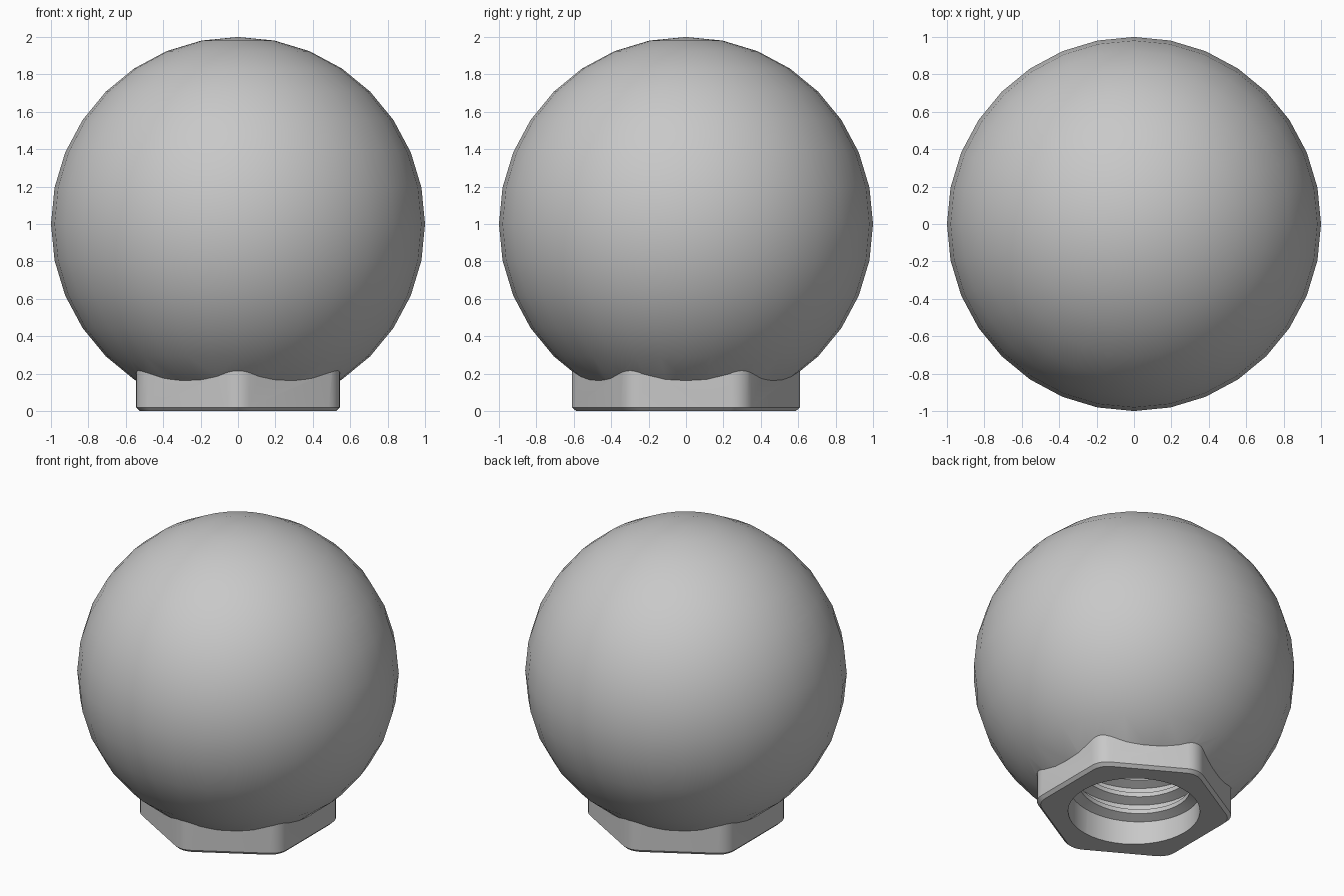
import bpy
import bmesh
from math import sin, cos, pi, radians
from mathutils import Matrix

cube = bpy.data.objects.get("Cube")
if cube:
    bpy.data.objects.remove(cube, do_unlink=True)

grey = bpy.data.materials.new("plain_grey")
grey.use_nodes = True
grey.diffuse_color = (0.58, 0.58, 0.58, 1)
grey.node_tree.nodes["Principled BSDF"].inputs["Base Color"].default_value = grey.diffuse_color


def to_object(name, bm):
    bmesh.ops.recalc_face_normals(bm, faces=bm.faces)
    mesh = bpy.data.meshes.new(name)
    bm.to_mesh(mesh)
    bm.free()
    mesh.materials.append(grey)
    obj = bpy.data.objects.new(name, mesh)
    bpy.context.collection.objects.link(obj)
    return obj


def activate(obj):
    bpy.ops.object.select_all(action='DESELECT')
    obj.select_set(True)
    bpy.context.view_layer.objects.active = obj


def combine(obj, tool, operation):
    tool.hide_render = True
    mod = obj.modifiers.new("combine", 'BOOLEAN')
    mod.object, mod.operation, mod.solver = tool, operation, 'EXACT'
    activate(obj)
    bpy.ops.object.modifier_apply(modifier=mod.name)
    bpy.data.objects.remove(tool, do_unlink=True)


def loft(name, rings):
    """Closed solid through equal-length rings of points."""
    bm = bmesh.new()
    loops = [[bm.verts.new(p) for p in ring] for ring in rings]
    n = len(loops[0])
    for a, b in zip(loops, loops[1:]):
        for i in range(n):
            j = (i + 1) % n
            bm.faces.new((a[i], a[j], b[j], b[i]))
    bm.faces.new(loops[0])
    bm.faces.new(loops[-1])
    return to_object(name, bm)


def hex_ring(apothem, z, fillet=0.12, steps=5):
    """Hexagon with rounded corners, corners towards front and back."""
    reach = (apothem - fillet) / cos(pi / 6)
    ring = []
    for k in range(6):
        mid = radians(30 + 60 * k)
        for s in range(steps + 1):
            a = mid + radians(60) * (s / steps - 0.5)
            ring.append((reach * cos(mid) + fillet * cos(a),
                         reach * sin(mid) + fillet * sin(a), z))
    return ring


def circle(radius, z, n=48):
    return [(radius * cos(2 * pi * i / n), radius * sin(2 * pi * i / n), z)
            for i in range(n)]


# Ball
bm = bmesh.new()
bmesh.ops.create_uvsphere(bm, u_segments=32, v_segments=16, radius=1,
                          matrix=Matrix.Translation((0, 0, 1)))
ball = to_object("ball_with_hex_base", bm)

# Hexagonal base, chamfered underneath and buried in the ball
base = loft("hex_base", [hex_ring(0.525, 0), hex_ring(0.545, 0.02), hex_ring(0.545, 0.32)])
combine(ball, base, 'UNION')

# Blind bore
bore = loft("bore_cutter", [circle(0.41, -0.1), circle(0.41, 0.82)])
combine(ball, bore, 'DIFFERENCE')

# Helical thread ridge, rooted in the bore wall
pitch, steps, turns = 0.12, 48, 5
bm = bmesh.new()
profile = [bm.verts.new(p) for p in ((0.42, 0, 0.08), (0.35, 0, 0.11),
                                     (0.35, 0, 0.14), (0.42, 0, 0.17))]
edges = [bm.edges.new((profile[i], profile[(i + 1) % 4])) for i in range(4)]
bmesh.ops.spin(bm, geom=profile + edges, cent=(0, 0, 0), axis=(0, 0, 1),
               dvec=(0, 0, pitch / steps), angle=2 * pi * turns, steps=steps * turns)
bmesh.ops.holes_fill(bm, edges=[e for e in bm.edges if e.is_boundary], sides=0)
thread = to_object("inner_thread", bm)

for obj in (ball, thread):
    activate(obj)
    bpy.ops.object.shade_smooth_by_angle(angle=radians(28))
